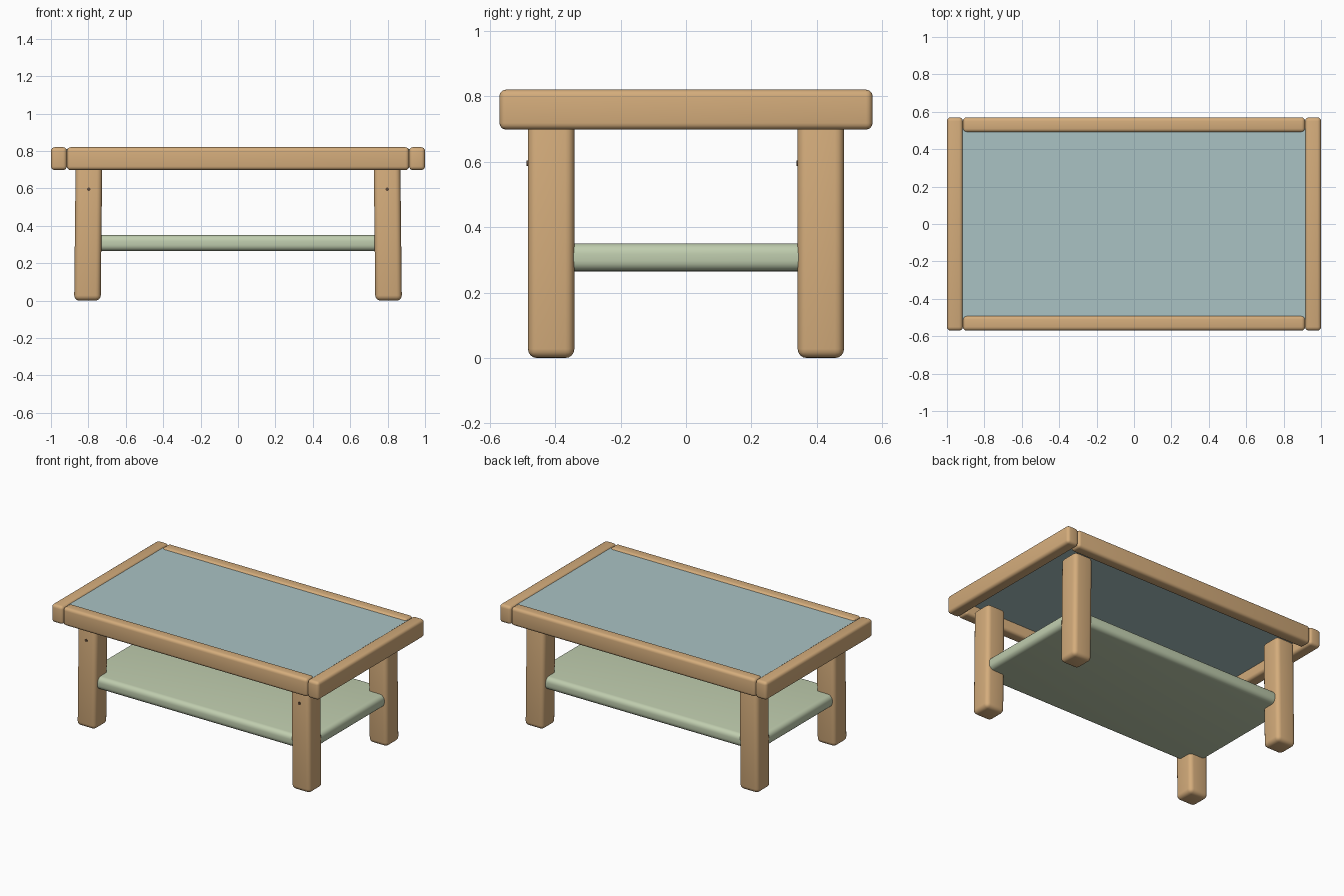
import bpy
import math

if "Cube" in bpy.data.objects:
    bpy.data.objects.remove(bpy.data.objects["Cube"])


def material(name, rgb):
    m = bpy.data.materials.new(name)
    m.diffuse_color = (*rgb, 1.0)
    m.use_nodes = True
    m.node_tree.nodes["Principled BSDF"].inputs["Base Color"].default_value = m.diffuse_color
    return m


wood = material("warm_wood", (0.66, 0.415, 0.20))
blue = material("pale_blue", (0.40, 0.54, 0.55))
green = material("sage_green", (0.525, 0.61, 0.425))
dark = material("dark_peg", (0.12, 0.07, 0.04))


def smooth(obj):
    bpy.ops.object.select_all(action='DESELECT')
    obj.select_set(True)
    bpy.context.view_layer.objects.active = obj
    bpy.ops.object.shade_smooth_by_angle(angle=math.radians(35))


def box(name, lo, hi, mat, radius=0.0, segments=4):
    """Rounded box between two opposite corners."""
    bpy.ops.mesh.primitive_cube_add(size=1)
    obj = bpy.context.object
    obj.name = name
    for v in obj.data.vertices:
        v.co = [lo[i] + (v.co[i] + 0.5) * (hi[i] - lo[i]) for i in range(3)]
    obj.data.materials.append(mat)
    if radius:
        bev = obj.modifiers.new("rounding", 'BEVEL')
        bev.width = radius
        bev.segments = segments
        bev.limit_method = 'NONE'
        bpy.ops.object.modifier_apply(modifier=bev.name)
        smooth(obj)
    return obj


# Thin top panel held inside the frame
box("top_panel", (-0.93, -0.51, 0.77), (0.93, 0.51, 0.81), blue)

# Frame rails: the end rails run past the long ones
for s, side in ((-1, "left"), (1, "right")):
    a, b = sorted((s * 0.915, s * 1.0))
    box(f"end_rail_{side}", (a, -0.57, 0.698), (b, 0.57, 0.82), wood, 0.02)
for s, side in ((-1, "front"), (1, "back")):
    a, b = sorted((s * 0.49, s * 0.57))
    box(f"long_rail_{side}", (-0.915, a, 0.698), (0.915, b, 0.82), wood, 0.02)

# Lower shelf, let into the legs
box("shelf", (-0.855, -0.457, 0.265), (0.855, 0.457, 0.35), green, 0.032, 5)

# Legs splayed slightly outward, each with a small peg on its front face
for sx, xn in ((-1, "left"), (1, "right")):
    for sy, yn in ((-1, "front"), (1, "back")):
        y = sy * 0.412
        leg = box(f"leg_{yn}_{xn}", (-0.071, -0.071, 0), (0.071, 0.071, 0.725),
                  wood, 0.028)
        for v in leg.data.vertices:
            v.co.x += sx * (0.805 - 0.011 * v.co.z)
            v.co.y += y
        bpy.ops.mesh.primitive_cylinder_add(
            vertices=16, radius=0.009, depth=0.03,
            location=(sx * 0.798, y - 0.06, 0.595),
            rotation=(math.pi / 2, 0, 0))
        peg = bpy.context.object
        peg.name = f"peg_{yn}_{xn}"
        peg.data.materials.append(dark)
        smooth(peg)
